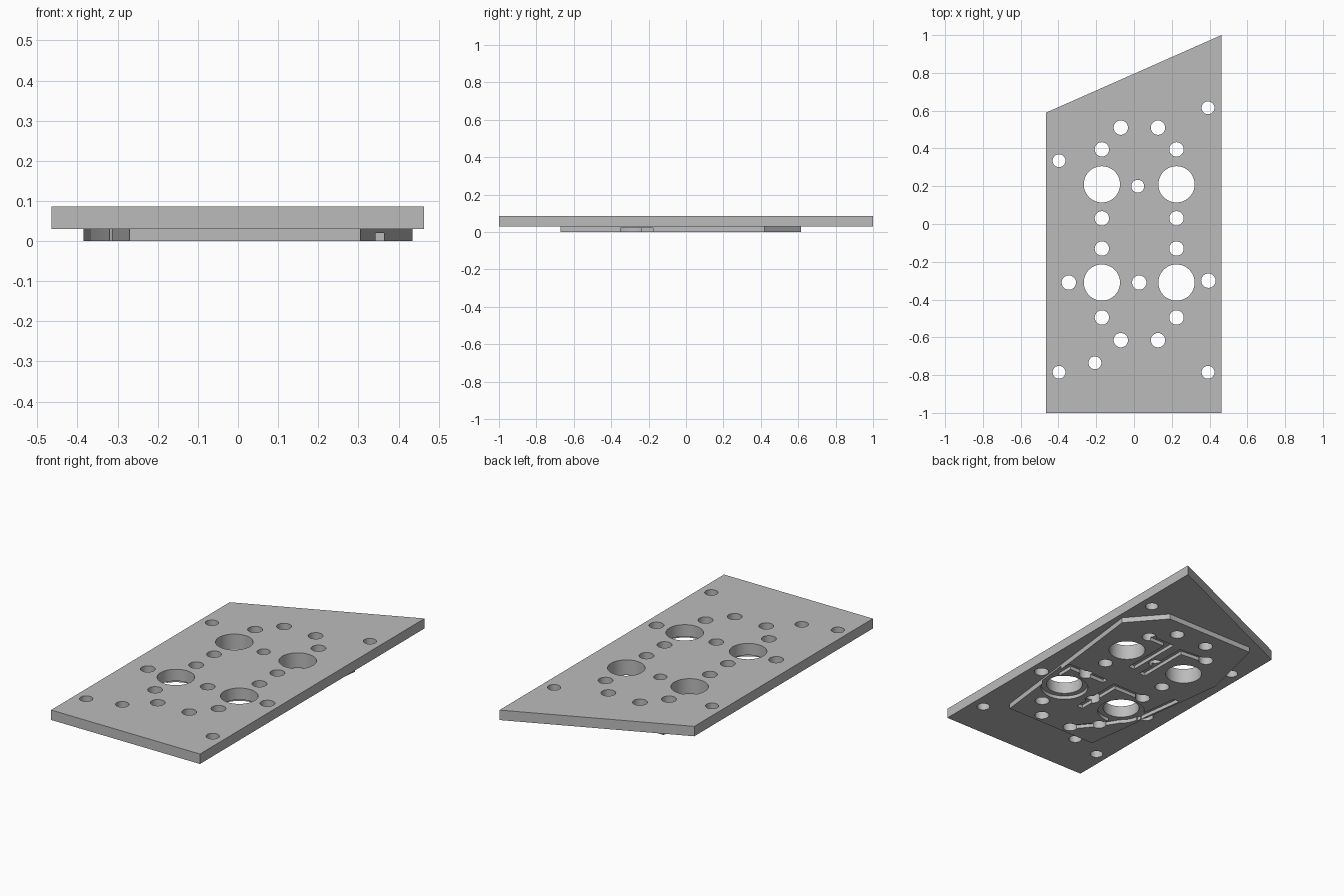
import bpy, bmesh
from math import atan2
from mathutils import Matrix, Vector

if "Cube" in bpy.data.objects:
    bpy.data.objects.remove(bpy.data.objects["Cube"])

grey = bpy.data.materials.new("machined grey")
grey.use_nodes = True
grey.diffuse_color = (0.5, 0.5, 0.5, 1)
grey.node_tree.nodes["Principled BSDF"].inputs["Base Color"].default_value = (0.5, 0.5, 0.5, 1)

PAD_TOP, PLATE_TOP, GROOVE_TOP = 0.03, 0.086, 0.02
GROOVE_WIDTH = 0.038


def add_object(name, bm):
    bmesh.ops.recalc_face_normals(bm, faces=bm.faces)
    mesh = bpy.data.meshes.new(name)
    bm.to_mesh(mesh)
    bm.free()
    mesh.materials.append(grey)
    obj = bpy.data.objects.new(name, mesh)
    bpy.context.collection.objects.link(obj)
    return obj


def slab(name, outline, z0, z1):
    bm = bmesh.new()
    face = bm.faces.new([bm.verts.new((x, y, z0)) for x, y in outline])
    out = bmesh.ops.extrude_face_region(bm, geom=[face])
    top = [v for v in out["geom"] if isinstance(v, bmesh.types.BMVert)]
    bmesh.ops.translate(bm, vec=(0, 0, z1 - z0), verts=top)
    return add_object(name, bm)


def cylinders(name, centres_by_radius, z0, z1):
    bm = bmesh.new()
    for radius, centres in centres_by_radius.items():
        for x, y in centres:
            bmesh.ops.create_cone(bm, cap_ends=True, segments=48, radius1=radius, radius2=radius,
                                  depth=z1 - z0, matrix=Matrix.Translation((x, y, (z0 + z1) / 2)))
    return add_object(name, bm)


def groove(path):
    # one box per straight run, overlapping at the corners
    bm = bmesh.new()
    for start, end in zip(path, path[1:]):
        a, b = Vector(start), Vector(end)
        run, mid = b - a, (a + b) / 2
        height = GROOVE_TOP + 0.02
        matrix = (Matrix.Translation((mid.x, mid.y, GROOVE_TOP - height / 2))
                  @ Matrix.Rotation(atan2(run.y, run.x), 4, "Z")
                  @ Matrix.Diagonal((run.length + GROOVE_WIDTH, GROOVE_WIDTH, height, 1)))
        bmesh.ops.create_cube(bm, size=1, matrix=matrix)
    return add_object("groove_cutter", bm)


def cut(target, cutter):
    mod = target.modifiers.new("cut", "BOOLEAN")
    mod.operation, mod.solver, mod.object = "DIFFERENCE", "EXACT", cutter
    mod.use_self = True
    cutter.hide_render = True
    bpy.context.view_layer.update()
    result = target.evaluated_get(bpy.context.evaluated_depsgraph_get())
    mesh = bpy.data.meshes.new_from_object(result)
    target.modifiers.clear()
    target.data = mesh


# Main plate with its slanted back edge, and the raised pad below it
plate = slab("main_plate", [(-0.465, -1), (0.463, -1), (0.463, 1), (-0.465, 0.59)], PAD_TOP, PLATE_TOP)
pad = slab("underside_pad", [(-0.27, -0.67), (0.305, -0.67), (0.435, 0.42),
                             (0.265, 0.615), (-0.29, 0.615), (-0.385, 0.22)], 0, PAD_TOP)

# Through holes: main bores, bolt holes, mounting holes
columns = (-0.17, 0.225)
bores = [(x, y) for x in columns for y in (0.21, -0.31)]
bolts = [(x, y) for x in columns for y in (0.395, 0.03, -0.13, -0.495)]
bolts += [(x, y) for x in (-0.07, 0.127) for y in (0.51, -0.615)]
bolts += [(-0.345, -0.31), (0.028, -0.31), (0.394, -0.3)]
mounts = [(-0.397, 0.335), (0.392, 0.615), (0.02, 0.2),
          (-0.207, -0.735), (-0.397, -0.785), (0.392, -0.785)]
holes = cylinders("hole_cutter", {0.096: bores, 0.038: bolts, 0.034: mounts}, -0.1, 0.2)

# Counterbores around the two front bores
counterbores = cylinders("counterbore_cutter", {0.125: [(x, -0.31) for x in columns]}, -0.05, GROOVE_TOP)

# Shallow channels across the pad
channels = [groove(path) for path in (
    [(0.4, -0.313), (0.345, -0.313), (0.345, -0.12), (0.12, -0.12)],
    [(0.028, -0.4), (0.028, -0.13), (-0.17, -0.13)],
    [(0.085, 0.1), (0.085, 0.39), (0.225, 0.39)],
    [(-0.005, 0.08), (-0.005, 0.38), (-0.17, 0.395)],
    [(-0.07, -0.615), (-0.17, -0.495), (-0.285, -0.31), (-0.32, -0.05)],
)]

cut(plate, holes)
for cutter in [holes, counterbores] + channels:
    cut(pad, cutter)
for cutter in [holes, counterbores] + channels:
    bpy.data.objects.remove(cutter)

# Smooth bore walls, crisp edges
for obj in (plate, pad):
    bpy.ops.object.select_all(action="DESELECT")
    obj.select_set(True)
    bpy.context.view_layer.objects.active = obj
    bpy.ops.object.shade_smooth_by_angle()
